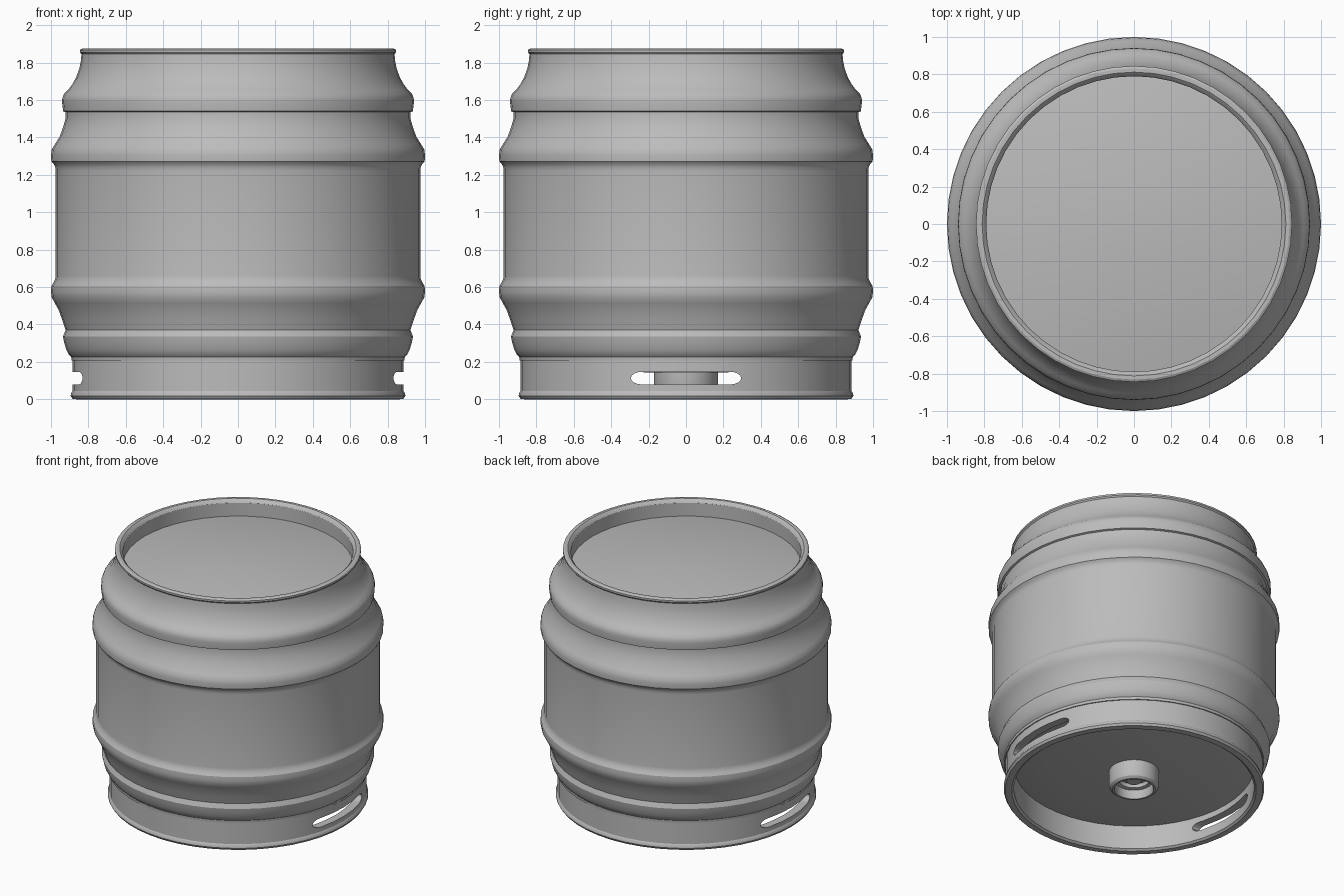
import bpy, bmesh, math

if "Cube" in bpy.data.objects:
    bpy.data.objects.remove(bpy.data.objects["Cube"], do_unlink=True)

SEGMENTS = 48

steel = bpy.data.materials.new("brushed_steel")
steel.use_nodes = True
STEEL = (0.5, 0.5, 0.5, 1)
steel.diffuse_color = STEEL
steel.node_tree.nodes["Principled BSDF"].inputs["Base Color"].default_value = STEEL


def finish(name, bm):
    """Turn a bmesh into a named object in the steel material."""
    bmesh.ops.recalc_face_normals(bm, faces=bm.faces)
    mesh = bpy.data.meshes.new(name)
    bm.to_mesh(mesh)
    bm.free()
    mesh.materials.append(steel)
    obj = bpy.data.objects.new(name, mesh)
    bpy.context.collection.objects.link(obj)
    return obj


def select(obj):
    bpy.ops.object.select_all(action='DESELECT')
    obj.select_set(True)
    bpy.context.view_layer.objects.active = obj


def smooth(obj, degrees=28):
    select(obj)
    bpy.ops.object.shade_smooth_by_angle(angle=math.radians(degrees))


def lathe(name, profile, closed=False):
    """Revolve (radius, height) points around z."""
    bm = bmesh.new()
    verts = [bm.verts.new((r, 0, z)) for r, z in profile]
    edges = [bm.edges.new(p) for p in zip(verts, verts[1:])]
    if closed:
        edges.append(bm.edges.new((verts[-1], verts[0])))
    bmesh.ops.spin(bm, geom=verts + edges, cent=(0, 0, 0), axis=(0, 0, 1),
                   angle=math.tau, steps=SEGMENTS)
    bmesh.ops.remove_doubles(bm, verts=bm.verts, dist=1e-4)
    return finish(name, bm)


# Shell: domed top, rolled top rim, ribbed wall, domed underside
shell = lathe("barrel_shell", [
    (0, 1.82), (0.2, 1.815), (0.4, 1.80), (0.6, 1.78), (0.79, 1.75),
    (0.79, 1.85), (0.80, 1.865), (0.812, 1.875), (0.832, 1.875), (0.845, 1.868),
    (0.845, 1.855), (0.837, 1.845), (0.84, 1.81), (0.848, 1.77),
    (0.864, 1.725), (0.885, 1.685), (0.908, 1.655), (0.93, 1.633),
    (0.939, 1.612), (0.941, 1.59), (0.935, 1.54), (0.922, 1.535), (0.922, 1.50),
    (0.935, 1.455), (0.953, 1.405), (0.98, 1.362), (0.996, 1.335),
    (1.0, 1.305), (0.998, 1.272), (0.985, 1.258), (0.977, 1.24),
    (0.975, 1.22), (0.975, 0.66), (0.978, 0.64), (0.987, 0.622), (0.998, 0.605),
    (1.0, 0.575), (0.996, 0.545), (0.98, 0.515), (0.96, 0.48), (0.94, 0.425),
    (0.922, 0.37), (0.936, 0.335), (0.93, 0.305), (0.918, 0.265),
    (0.905, 0.24), (0.892, 0.227), (0.89, 0.208),
    (0.82, 0.19), (0.6, 0.168), (0.4, 0.153), (0.2, 0.143), (0, 0.14)])
smooth(shell)

# Base skirt with rolled foot
skirt = lathe("base_skirt", [
    (0.884, 0.24), (0.884, 0.045), (0.893, 0.032), (0.895, 0.018), (0.885, 0.002),
    (0.865, 0), (0.84, 0), (0.825, 0.012), (0.825, 0.24)], closed=True)

# Hand slots: a rounded bar through both sides of the skirt
HALF_LENGTH, SLOT_Z, SLOT_R = 0.295, 0.113, 0.034
bm = bmesh.new()
outline = []
for side in (1, -1):
    for i in range(9):
        a = math.pi * i / 8
        y = side * (HALF_LENGTH - SLOT_R * 1.8 + SLOT_R * 1.8 * math.sin(a))
        outline.append(bm.verts.new((-1.2, y, SLOT_Z + side * SLOT_R * math.cos(a))))
face = bm.faces.new(outline)
bar = bmesh.ops.extrude_face_region(bm, geom=[face])
bmesh.ops.translate(bm, vec=(2.4, 0, 0),
                    verts=[g for g in bar["geom"] if isinstance(g, bmesh.types.BMVert)])
cutter = finish("slot_cutter", bm)
cutter.hide_render = True

select(skirt)
cut = skirt.modifiers.new("hand_slots", 'BOOLEAN')
cut.operation = 'DIFFERENCE'
cut.solver = 'EXACT'
cut.object = cutter
bpy.ops.object.modifier_apply(modifier=cut.name)
bpy.data.objects.remove(cutter, do_unlink=True)
smooth(skirt)

# Valve neck under the base, with a recessed bore
neck = lathe("valve_neck", [
    (0.172, 0.16), (0.172, 0.04), (0.165, 0.022), (0.148, 0.008), (0.135, 0.008),
    (0.13, 0.02), (0.13, 0.075), (0.105, 0.08), (0.105, 0.11), (0, 0.11)])
smooth(neck)

# Spring-loaded valve plug inside the bore
plug = lathe("valve_plug", [
    (0, 0.07), (0.05, 0.07), (0.06, 0.08), (0.06, 0.115), (0, 0.115)])
smooth(plug)
